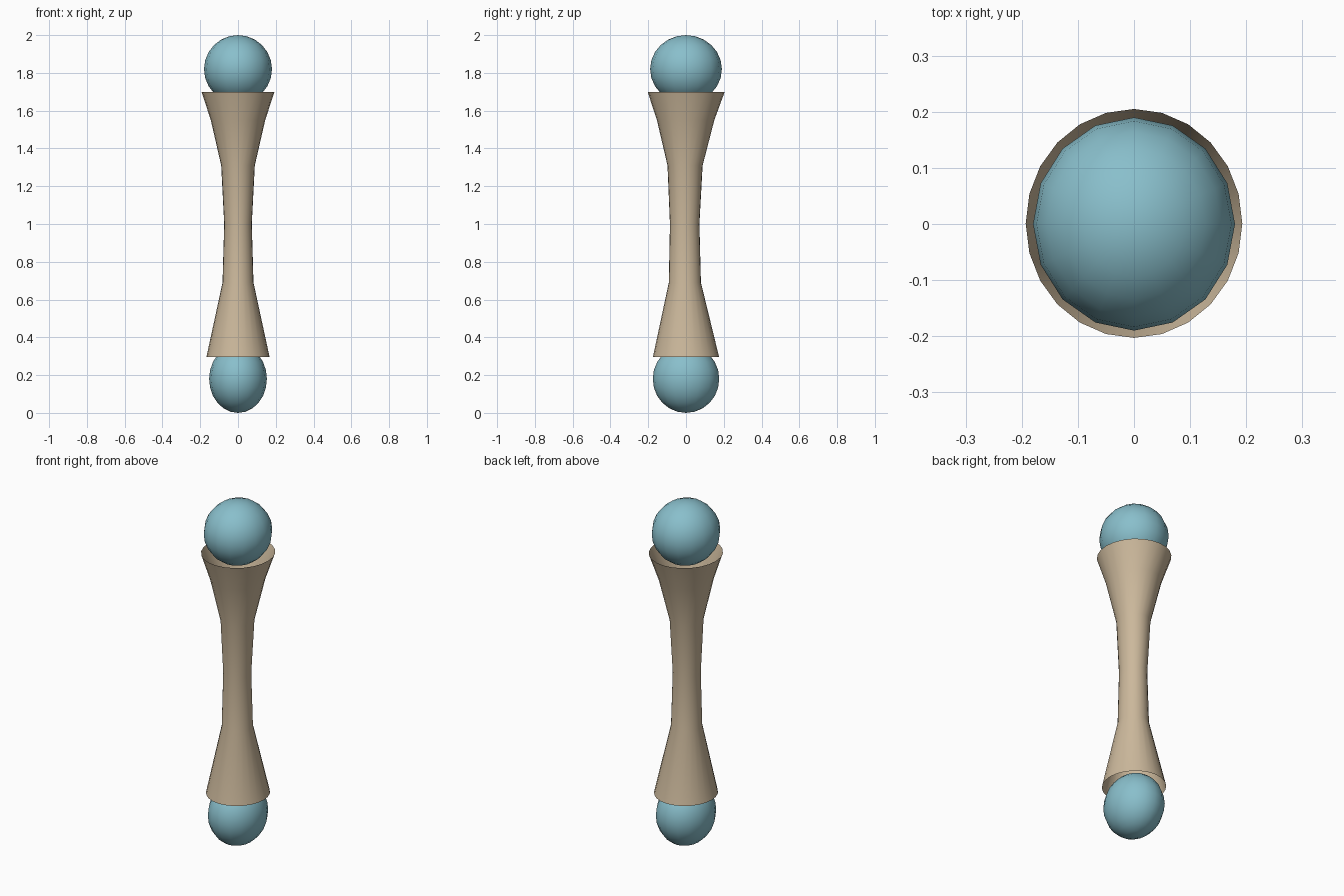
import bpy, bmesh, math

if "Cube" in bpy.data.objects:
    bpy.data.objects.remove(bpy.data.objects["Cube"])


def material(name, color):
    m = bpy.data.materials.new(name)
    m.diffuse_color = color
    m.use_nodes = True
    m.node_tree.nodes["Principled BSDF"].inputs["Base Color"].default_value = m.diffuse_color
    return m


def finish(name, bm, mat):
    for f in bm.faces:
        f.smooth = True
    me = bpy.data.meshes.new(name)
    bm.to_mesh(me)
    bm.free()
    me.materials.append(mat)
    ob = bpy.data.objects.new(name, me)
    bpy.context.collection.objects.link(ob)
    return ob


tan = material("tan", (0.60, 0.48, 0.33, 1))
teal = material("teal", (0.25, 0.52, 0.60, 1))

# Flared open shaft: height, x radius, y radius, y offset
profile = [
    (0.297, 0.167, 0.175, 0.0),
    (0.69, 0.082, 0.085, -0.006),
    (1.00, 0.073, 0.078, -0.007),
    (1.31, 0.089, 0.093, -0.005),
    (1.55, 0.144, 0.152, -0.002),
    (1.70, 0.193, 0.204, 0.001),
]
SIDES = 24
bm = bmesh.new()
rings = []
for z, rx, ry, oy in profile:
    angles = [2 * math.pi * i / SIDES for i in range(SIDES)]
    rings.append([bm.verts.new((rx * math.cos(a), oy + ry * math.sin(a), z))
                  for a in angles])
for low, high in zip(rings, rings[1:]):
    for i in range(SIDES):
        j = (i + 1) % SIDES
        bm.faces.new((low[i], low[j], high[j], high[i]))
finish("shaft", bm, tan)


# Slightly flattened balls seated in each open end
def ball(name, z, radii):
    bm = bmesh.new()
    bmesh.ops.create_uvsphere(bm, u_segments=16, v_segments=12, radius=1)
    bmesh.ops.scale(bm, vec=radii, verts=bm.verts)
    bmesh.ops.translate(bm, vec=(0, 0, z), verts=bm.verts)
    finish(name, bm, teal)


ball("upper_ball", 1.82, (0.18, 0.19, 0.18))
ball("lower_ball", 0.18, (0.153, 0.176, 0.18))
